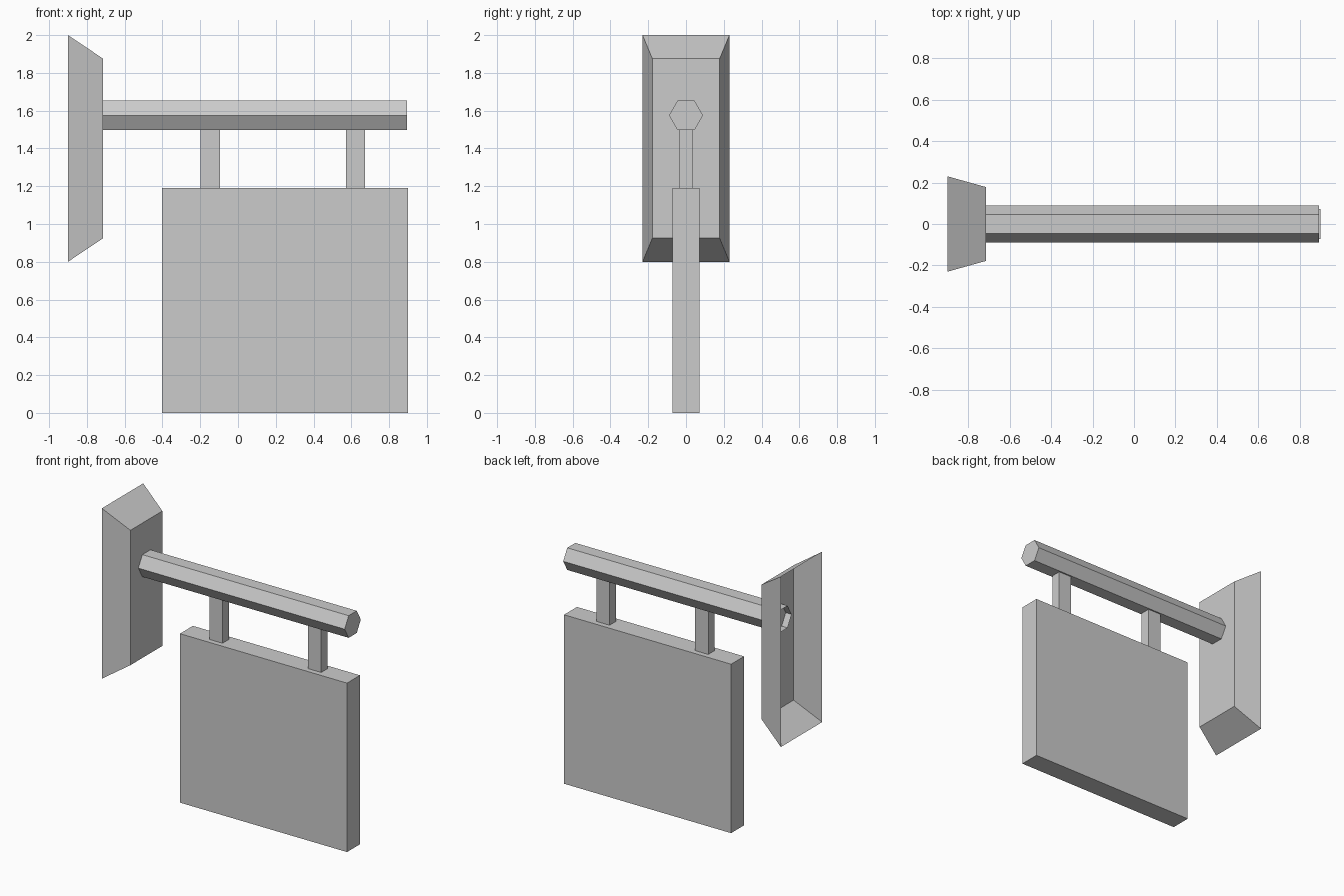
import bpy
import bmesh
import math
from mathutils import Matrix, Vector

cube = bpy.data.objects.get("Cube")
if cube:
    bpy.data.objects.remove(cube, do_unlink=True)

# Single flat grey
grey = bpy.data.materials.new("light_grey")
grey.use_nodes = True
colour = (0.6, 0.6, 0.6, 1)
grey.diffuse_color = colour
grey.node_tree.nodes["Principled BSDF"].inputs["Base Color"].default_value = colour


def add_object(name, bm):
    mesh = bpy.data.meshes.new(name)
    bm.to_mesh(mesh)
    bm.free()
    mesh.materials.append(grey)
    obj = bpy.data.objects.new(name, mesh)
    bpy.context.collection.objects.link(obj)
    return obj


def box(low, high):
    low, high = Vector(low), Vector(high)
    bm = bmesh.new()
    bmesh.ops.create_cube(bm, size=1)
    bmesh.ops.scale(bm, vec=high - low, verts=bm.verts)
    bmesh.ops.translate(bm, vec=(low + high) / 2, verts=bm.verts)
    return bm


def open_end(bm):
    # Remove the face that points towards the wall
    bm.normal_update()
    back = [f for f in bm.faces if f.normal.x < -0.9]
    bmesh.ops.delete(bm, geom=back, context='FACES')


# Wall mount: tapered hollow block, open at the wall side
bm = box((-0.9, -0.23, 0.8), (-0.714, 0.23, 2.0))
front = [v for v in bm.verts if v.co.x > -0.8]
for v in front:
    v.co.y *= 0.178 / 0.23
    v.co.z = 1.4 + (v.co.z - 1.4) * 0.475 / 0.6
open_end(bm)
add_object("wall_mount", bm)

# Hexagonal pole: its open end pokes slightly inside the mount
start, end, radius = -0.76, 0.894, 0.09
bm = bmesh.new()
bmesh.ops.create_cone(bm, cap_ends=True, segments=6, radius1=radius,
                      radius2=radius, depth=end - start)
bmesh.ops.rotate(bm, verts=bm.verts, matrix=Matrix.Rotation(math.pi / 2, 3, 'Y'))
# Turn the hexagon so that it is flat on top
if max(abs(v.co.y) for v in bm.verts) < radius * 0.95:
    bmesh.ops.rotate(bm, verts=bm.verts, matrix=Matrix.Rotation(math.pi / 6, 3, 'X'))
bmesh.ops.translate(bm, vec=((start + end) / 2, 0, 1.575), verts=bm.verts)
open_end(bm)
add_object("pole", bm)

# Hangers between pole and board
for name, x in (("inner_hanger", -0.147), ("outer_hanger", 0.622)):
    add_object(name, box((x - 0.051, -0.035, 1.19), (x + 0.051, 0.035, 1.5)))

# Sign board
add_object("sign_board", box((-0.402, -0.072, 0), (0.9, 0.072, 1.19)))
